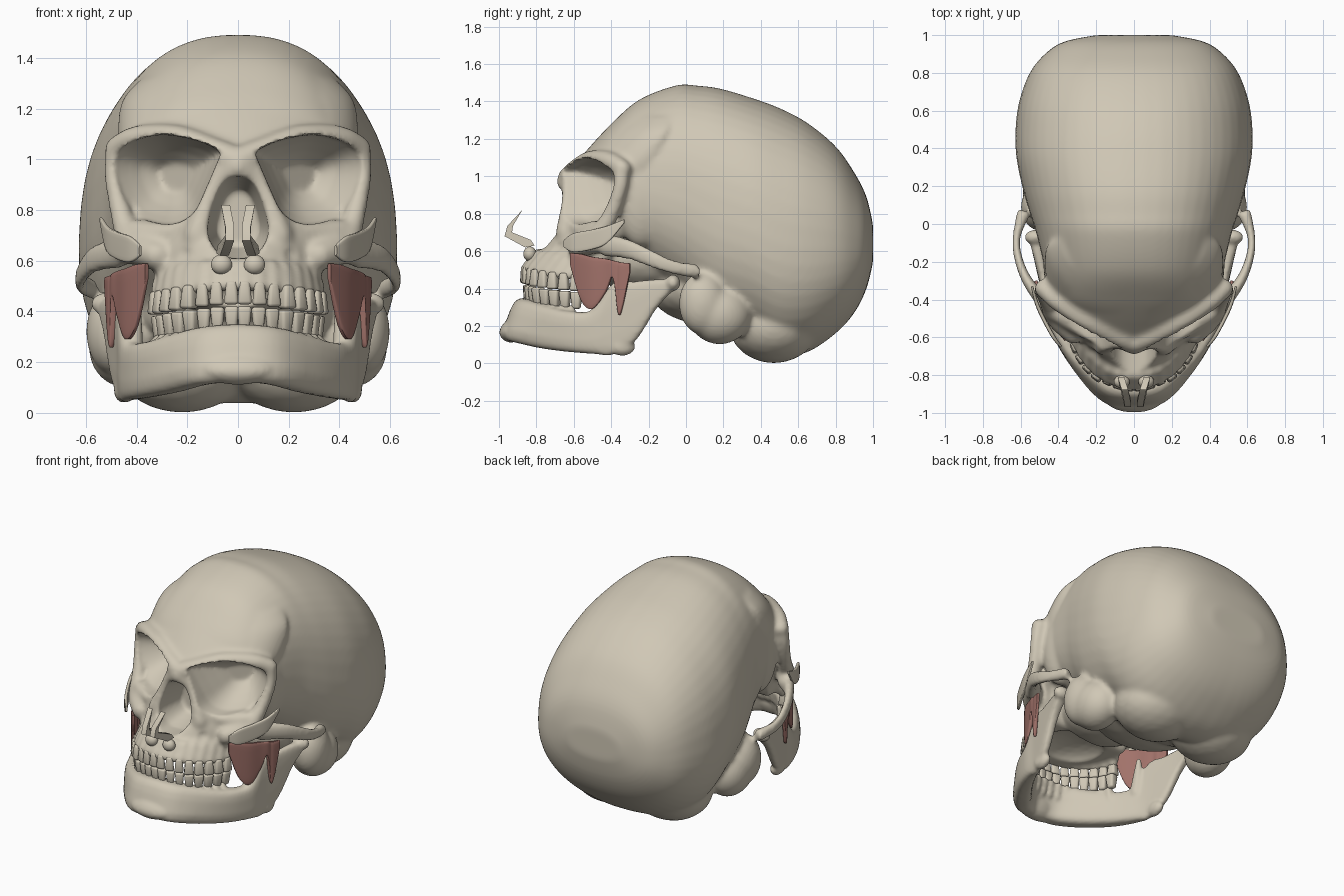
import bpy, bmesh, math
from mathutils import Matrix, Vector

cube = bpy.data.objects.get("Cube")
if cube:
    bpy.data.objects.remove(cube)


def material(name, rgb):
    m = bpy.data.materials.new(name)
    m.use_nodes = True
    m.diffuse_color = (*rgb, 1)
    m.node_tree.nodes["Principled BSDF"].inputs["Base Color"].default_value = (*rgb, 1)
    return m


BONE = material("bone", (0.63, 0.575, 0.465))
MUSCLE = material("muscle red", (0.36, 0.17, 0.145))


# ---- helpers ----
def spline(rows, steps=6):
    """Catmull-Rom interpolation of equal-length tuples."""
    out = []
    for i in range(len(rows) - 1):
        p = [rows[max(0, min(len(rows) - 1, i + k))] for k in (-1, 0, 1, 2)]
        for j in range(steps):
            t = j / steps
            out.append([b + 0.5 * t * (c - a + t * (2 * a - 5 * b + 4 * c - d + t * (3 * (b - c) + d - a)))
                        for a, b, c, d in zip(*p)])
    return out + [list(rows[-1])]


def loft(bm, rings):
    vs = [[bm.verts.new(p) for p in r] for r in rings]
    n = len(vs[0])
    for a, b in zip(vs, vs[1:]):
        for i in range(n):
            bm.faces.new((a[i], a[(i + 1) % n], b[(i + 1) % n], b[i]))
    bm.faces.new(vs[0])
    bm.faces.new(vs[-1])


def oval(n, power):
    """Unit superellipse."""
    out = []
    for i in range(n):
        a = 2 * math.pi * (i + 0.5) / n
        c, s = math.cos(a), math.sin(a)
        out.append((math.copysign(abs(c) ** (2 / power), c), math.copysign(abs(s) ** (2 / power), s)))
    return out


def ellipsoid(bm, centre, radii, detail=3):
    m = Matrix.Translation(centre) @ Matrix.Diagonal((*radii, 1))
    bmesh.ops.create_icosphere(bm, subdivisions=detail, radius=1, matrix=m)


def tube(bm, *points):
    for x, y, z, r in spline(points, 8):
        ellipsoid(bm, (x, y, z), (r, r, r), 2)


def ribbon(bm, stations, power=3.5, steps=6):
    """Upright band following x, y, low z, high z, half thickness."""
    rows = spline(stations, steps)
    rings = []
    for i, (x, y, lo, hi, t) in enumerate(rows):
        a, b = rows[max(0, i - 1)], rows[min(len(rows) - 1, i + 1)]
        n = Vector((b[1] - a[1], a[0] - b[0], 0)).normalized()
        rings.append([(x + n.x * t * u, y + n.y * t * u, (lo + hi) / 2 + (hi - lo) / 2 * v)
                      for u, v in oval(16, power)])
    loft(bm, rings)


def mirror(bm):
    d = bmesh.ops.duplicate(bm, geom=bm.verts[:] + bm.edges[:] + bm.faces[:])
    for v in d["geom"]:
        if isinstance(v, bmesh.types.BMVert):
            v.co.x = -v.co.x


def make(name, bm, mat):
    bmesh.ops.recalc_face_normals(bm, faces=bm.faces[:])
    me = bpy.data.meshes.new(name)
    bm.to_mesh(me)
    bm.free()
    me.materials.append(mat)
    ob = bpy.data.objects.new(name, me)
    bpy.context.collection.objects.link(ob)
    return ob


def apply(ob, kind, **settings):
    bpy.context.view_layer.objects.active = ob
    m = ob.modifiers.new(kind, kind)
    for k, v in settings.items():
        setattr(m, k, v)
    bpy.ops.object.modifier_apply(modifier=m.name)


def fuse(ob, voxel, rounds):
    apply(ob, 'REMESH', mode='VOXEL', voxel_size=voxel)
    apply(ob, 'SMOOTH', factor=0.5, iterations=rounds)


def finish(ob, angle=50):
    bpy.ops.object.select_all(action='DESELECT')
    ob.select_set(True)
    bpy.context.view_layer.objects.active = ob
    bpy.ops.object.shade_smooth_by_angle(angle=math.radians(angle))


# ---- dental arch: position, heading and bite height of each tooth ----
def arch(i, shrink=0.0):
    t = math.radians(4.5 + 10.2 * i)
    x, y = (0.335 - shrink) * math.sin(t), -0.5 - (0.37 - shrink) * math.cos(t)
    return x, y, math.atan2(0.37 * math.sin(t), 0.335 * math.cos(t)), 0.425 - 0.28 * abs(x) ** 1.7


# ---- skull: sided parts first, then mirrored ----
bm = bmesh.new()
tube(bm, (0.32, -0.58, 0.62, 0.06), (0.4, -0.5, 0.645, 0.065), (0.46, -0.42, 0.64, 0.055))
ribbon(bm, [(0.46, -0.44, 0.57, 0.7, 0.04), (0.565, -0.3, 0.55, 0.665, 0.028), (0.615, -0.17, 0.5, 0.605, 0.022),
            (0.62, -0.06, 0.47, 0.555, 0.022), (0.58, 0.07, 0.45, 0.53, 0.04)], 2.3)
tube(bm, (0.43, -0.47, 0.68, 0.055), (0.465, -0.4, 0.8, 0.045), (0.49, -0.35, 0.95, 0.042), (0.47, -0.35, 1.05, 0.05))
tube(bm, (0.48, -0.34, 1.04, 0.05), (0.4, -0.41, 1.08, 0.055), (0.25, -0.51, 1.085, 0.055),
     (0.1, -0.59, 1.03, 0.06), (0, -0.63, 0.99, 0.06))
tube(bm, (0.0, -0.65, 0.97, 0.045), (0.09, -0.62, 0.9, 0.045), (0.16, -0.64, 0.7, 0.06))
tube(bm, (0.15, -0.61, 0.76, 0.04), (0.27, -0.56, 0.71, 0.045), (0.4, -0.48, 0.72, 0.045))
ellipsoid(bm, (0.38, -0.24, 0.88), (0.1, 0.14, 0.26))      # outer socket wall
ellipsoid(bm, (0.49, 0.09, 0.32), (0.11, 0.13, 0.17))      # mastoid
ellipsoid(bm, (0.45, 0.18, 0.26), (0.14, 0.17, 0.16))
ellipsoid(bm, (0.22, 0.47, 0.2), (0.27, 0.24, 0.2))        # occipital lobe
for i in range(8):                                         # tooth root ridges
    x, y, a, z = arch(i)
    tube(bm, (x * 0.99, y + 0.01, z + 0.08, 0.03), (x * 0.95, y + 0.07, z + 0.17, 0.025))
mirror(bm)

# braincase: y, bottom, top, half width
rows = [(-0.57, 0.88, 1.08, 0.15), (-0.5, 0.82, 1.17, 0.28), (-0.4, 0.7, 1.28, 0.41), (-0.25, 0.53, 1.41, 0.465),
        (-0.05, 0.37, 1.487, 0.515), (0.06, 0.27, 1.485, 0.55), (0.18, 0.18, 1.47, 0.585), (0.35, 0.12, 1.42, 0.62),
        (0.5, 0.04, 1.365, 0.625), (0.65, 0.06, 1.285, 0.605), (0.8, 0.16, 1.16, 0.55), (0.9, 0.27, 1.02, 0.47),
        (0.965, 0.4, 0.89, 0.37), (1.0, 0.54, 0.74, 0.2)]
loft(bm, [[(w * u * (1 - 0.06 * v), y, (lo + hi) / 2 + (hi - lo) / 2 * v) for u, v in oval(48, 2.35)]
          for y, lo, hi, w in spline(rows)])
# face and forehead block: z, front, back, half width
rows = [(0.48, -0.84, -0.45, 0.31), (0.58, -0.785, -0.4, 0.33), (0.66, -0.74, -0.35, 0.36), (0.72, -0.69, -0.3, 0.4),
        (0.85, -0.66, -0.28, 0.42), (0.97, -0.66, -0.26, 0.44), (1.05, -0.605, -0.22, 0.47), (1.14, -0.53, -0.16, 0.475),
        (1.24, -0.44, -0.1, 0.455), (1.32, -0.36, -0.08, 0.38)]
angles = [math.pi * (i / 24 - 0.5) for i in range(25)]
loft(bm, [[(w * math.sin(a), back + (front - back) * math.cos(a), z) for a in angles]
          for z, front, back, w in spline(rows)])
ellipsoid(bm, (0, -0.2, 0.57), (0.3, 0.35, 0.2))           # skull base
ellipsoid(bm, (0, 0.15, 0.4), (0.4, 0.35, 0.2))
skull = make("skull", bm, BONE)
fuse(skull, 0.013, 10)

# ---- cutters: eye sockets, cheek hollows, nose opening, palate ----
bm = bmesh.new()
eye = spline([(0.065, 1.03), (0.17, 1.075), (0.31, 1.095), (0.44, 1.055), (0.485, 0.98), (0.455, 0.86),
              (0.39, 0.775), (0.27, 0.745), (0.18, 0.785), (0.125, 0.89), (0.065, 1.03)], 4)[:-1]


def eye_ring(depth, slope, k, cx=0.22, cz=0.93):
    return [(cx + (x - cx) * k, depth + slope * x, cz + (z - cz) * k) for x, z in eye]


loft(bm, [eye_ring(-1.0, 0.55, 1.03), eye_ring(-0.645, 0.55, 1), eye_ring(-0.56, 0.45, 0.84),
          eye_ring(-0.48, 0.38, 0.62), eye_ring(-0.4, 0.3, 0.33)])
ellipsoid(bm, (0.25, -0.75, 0.635), (0.08, 0.1, 0.06))
mirror(bm)
nose = [(0, 0.935), (0.05, 0.915), (0.085, 0.86), (0.115, 0.76), (0.115, 0.69), (0.07, 0.625), (0.0, 0.61)]
nose = spline(nose + [(-x, z) for x, z in nose[-2::-1]], 3)[:-1]
loft(bm, [[(x * k, y, 0.76 + (z - 0.76) * k) for x, z in nose] for y, k in ((-1, 1), (-0.65, 1), (-0.48, 0.7))])
ellipsoid(bm, (0, -0.6, 0.45), (0.22, 0.2, 0.09))
cutter = make("cutter", bm, BONE)
cutter.hide_render = True
apply(skull, 'BOOLEAN', operation='DIFFERENCE', object=cutter, solver='EXACT')
bpy.data.objects.remove(cutter)
fuse(skull, 0.012, 4)
finish(skull)

# ---- lower jaw ----
bm = bmesh.new()
half = [(0.13, -0.9, 0.11, 0.34, 0.06), (0.25, -0.77, 0.08, 0.31, 0.06), (0.355, -0.62, 0.06, 0.28, 0.055),
        (0.42, -0.49, 0.05, 0.29, 0.045), (0.45, -0.39, 0.045, 0.43, 0.032), (0.48, -0.27, 0.12, 0.44, 0.03),
        (0.505, -0.16, 0.29, 0.45, 0.03), (0.52, -0.08, 0.38, 0.45, 0.035)]
ribbon(bm, [(-s[0], *s[1:]) for s in half[::-1]] + [(0, -0.93, 0.12, 0.35, 0.055)] + half)
ellipsoid(bm, (0, -0.935, 0.18), (0.15, 0.068, 0.07))
for s in (-1, 1):
    tube(bm, (s * 0.42, -0.47, 0.24, 0.05), (s * 0.41, -0.45, 0.34, 0.035), (s * 0.4, -0.43, 0.45, 0.018))
    ellipsoid(bm, (s * 0.52, -0.07, 0.43), (0.06, 0.04, 0.045))
    ellipsoid(bm, (s * 0.455, -0.34, 0.09), (0.035, 0.07, 0.05))
    for i in range(8):
        x, y, a, z = arch(i, 0.012)
        tube(bm, (s * x, y - 0.03, z - 0.1, 0.028), (s * x * 1.02, y - 0.02, z - 0.17, 0.025))
for v in bm.verts:                                         # lean the chin forward
    v.co.y += 0.35 * max(0, v.co.z - 0.16) * max(0, min(1, (-0.6 - v.co.y) / 0.3))
jaw = make("lower_jaw", bm, BONE)
fuse(jaw, 0.011, 6)
finish(jaw)

# ---- teeth ----
for name, sign, shrink in (("upper_teeth", 1, 0.0), ("lower_teeth", -1, 0.015)):
    bm = bmesh.new()
    for i in range(8):
        x, y, a, z = arch(i, shrink)
        width = 0.058 if i < 3 else 0.062
        depth = 0.035 if i < 3 else 0.06
        m = (Matrix.Translation((x, y, z + sign * 0.05)) @ Matrix.Rotation(a, 4, 'Z')
             @ Matrix.Diagonal((width, depth, 0.092, 1)))
        tooth = bmesh.ops.create_cube(bm, size=1, matrix=m)
        for v in tooth["verts"]:                           # narrow towards the root
            if (v.co.z - z) * sign > 0.05:
                v.co.x += (x - v.co.x) * 0.3
                v.co.y += (y - v.co.y) * 0.3
    bmesh.ops.bevel(bm, geom=bm.edges[:], offset=0.012, segments=2, affect='EDGES', profile=0.5)
    mirror(bm)
    finish(make(name, bm, BONE), 60)

# ---- detached cheek plates ----
bm = bmesh.new()
ribbon(bm, [(0.385, -0.65, 0.62, 0.66, 0.006), (0.425, -0.6, 0.595, 0.695, 0.01), (0.48, -0.5, 0.61, 0.715, 0.01),
            (0.515, -0.42, 0.645, 0.735, 0.01), (0.54, -0.33, 0.75, 0.77, 0.006)], 6)
mirror(bm)
finish(make("cheek_plates", bm, BONE))

# ---- nose cartilage: hooked blades and lower lobes ----
bm = bmesh.new()
hook = [(-0.875, 0.82), (-0.955, 0.735), (-0.97, 0.68), (-0.86, 0.62), (-0.81, 0.63), (-0.83, 0.66), (-0.93, 0.7),
        (-0.925, 0.735)]
loft(bm, [[(x + 0.3 * max(0, y + 0.93), y, z) for y, z in hook] for x in (0.015, 0.05)])
ellipsoid(bm, (0.065, -0.835, 0.585), (0.042, 0.035, 0.04))
mirror(bm)
finish(make("nose_cartilage", bm, BONE), 40)

# ---- chewing muscles ----
bm = bmesh.new()
ribbon(bm, [(0.36, -0.615, 0.52, 0.59, 0.008), (0.4, -0.56, 0.34, 0.585, 0.012), (0.44, -0.5, 0.29, 0.57, 0.012),
            (0.47, -0.43, 0.38, 0.56, 0.012), (0.49, -0.39, 0.46, 0.55, 0.012), (0.495, -0.365, 0.28, 0.545, 0.012),
            (0.505, -0.345, 0.28, 0.54, 0.012), (0.52, -0.3, 0.48, 0.535, 0.008)], 6, 4)
mirror(bm)
finish(make("chewing_muscles", bm, MUSCLE))
